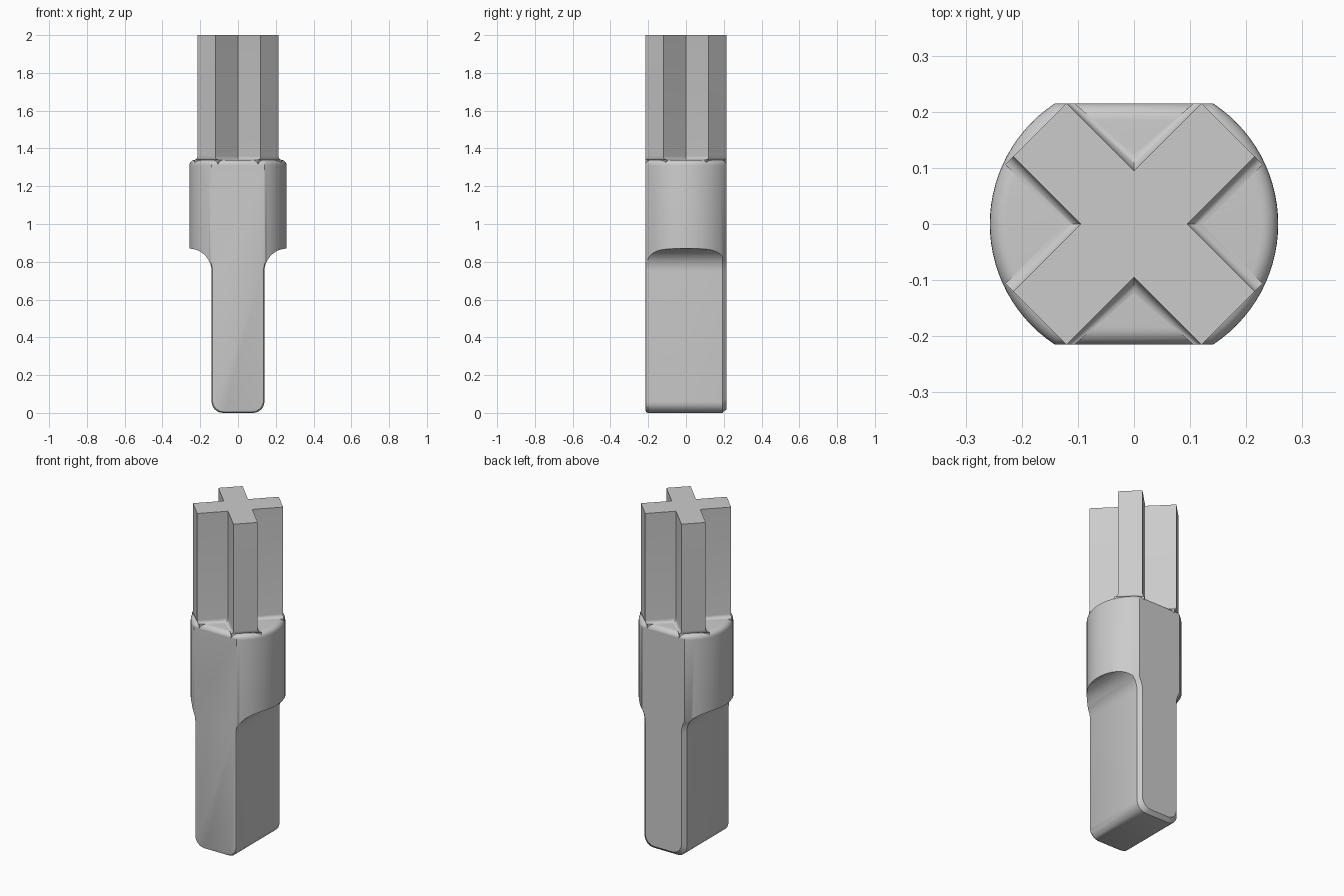
import bpy, bmesh, math
from mathutils import Vector

if "Cube" in bpy.data.objects:
    bpy.data.objects.remove(bpy.data.objects["Cube"], do_unlink=True)

RADIUS, FLAT = 0.257, 0.215      # collar radius and half depth
BLADE = 0.14                     # blade half width
COLLAR_LOW, COLLAR_TOP, TOP = 0.87, 1.34, 2.0

grey = bpy.data.materials.new("plain grey")
grey.use_nodes = True
grey.diffuse_color = (0.6, 0.6, 0.6, 1)
grey.node_tree.nodes["Principled BSDF"].inputs["Base Color"].default_value = (0.6, 0.6, 0.6, 1)


def loft(name, rings):
    """Skin equal rings of points and cap both ends."""
    bm = bmesh.new()
    loops = [[bm.verts.new(p) for p in ring] for ring in rings]
    n = len(loops[0])
    for a, b in zip(loops, loops[1:]):
        for i in range(n):
            j = (i + 1) % n
            bm.faces.new((a[i], a[j], b[j], b[i]))
    bm.faces.new(loops[0])
    bm.faces.new(loops[-1])
    bmesh.ops.recalc_face_normals(bm, faces=bm.faces)
    mesh = bpy.data.meshes.new(name)
    bm.to_mesh(mesh)
    bm.free()
    mesh.materials.append(grey)
    obj = bpy.data.objects.new(name, mesh)
    bpy.context.collection.objects.link(obj)
    return obj


def arc(cx, cz, r, start, end, steps):
    angles = [math.radians(start + (end - start) * k / steps) for k in range(steps + 1)]
    return [(cx + r * math.cos(a), cz + r * math.sin(a)) for a in angles]


def blade_ring(y, inset):
    """Front outline of blade, shoulder curve and collar block."""
    w, corner, curve = BLADE - inset, 0.06, COLLAR_LOW - 0.75
    half = arc(w - corner, inset + corner, corner, -90, 0, 6)
    half += arc(BLADE + curve, 0.75, curve + inset, 180, 90, 10)
    half += [(0.3, COLLAR_LOW + inset), (0.3, 1.5)]
    outline = half + [(-x, z) for x, z in reversed(half)]
    return [(x, y, z) for x, z in outline]


def collar_ring(z, inset):
    """Circle with its front and back cut flat."""
    r, f = RADIUS - inset, FLAT - inset
    a = math.degrees(math.asin(f / r))
    outline = arc(0, 0, r, -a, a, 28) + arc(0, 0, r, 180 - a, 180 + a, 28)
    return [(x, y, z) for x, y in outline]


def cross_ring(z, flare):
    """Four diagonal arms, widened by the flare at the root."""
    w, tip, pts = 0.067 + flare, 0.237, []
    for k in range(4):
        u = Vector((math.cos(math.pi * (k / 2 + 0.25)), math.sin(math.pi * (k / 2 + 0.25))))
        v = Vector((-u.y, u.x))
        for p in (u * tip - v * w, u * tip + v * w, u * w + v * w):
            pts.append((p.x, max(-FLAT, min(FLAT, p.y)), z))
    return pts


# Blade and collar: rounded front rim, chamfered back rim
d = FLAT - 0.0005
front = [(-d, 0.012), (-d + 0.003, 0.005), (-d + 0.012, 0)]
body = loft("blade_and_collar",
            [blade_ring(y, i) for y, i in front + [(d - 0.022, 0), (d, 0.02)]])

# Collar envelope with a rounded top rim
rim = [(COLLAR_TOP - 0.03 + z, 0.03 - x) for x, z in arc(0, 0, 0.03, 0, 90, 6)]
cutter = loft("collar_envelope", [collar_ring(z, i) for z, i in [(-0.1, 0)] + rim])
cutter.hide_render = True
trim = body.modifiers.new("round collar", 'BOOLEAN')
trim.operation, trim.solver, trim.object = 'INTERSECT', 'EXACT', cutter
bpy.context.view_layer.objects.active = body
bpy.ops.object.modifier_apply(modifier=trim.name)
bpy.data.objects.remove(cutter, do_unlink=True)

# Cross-shaped shaft with a small fillet at its root
root = [(COLLAR_TOP + 0.02 + z, 0.02 + x) for x, z in arc(0, 0, 0.02, 270, 180, 5)]
shaft = loft("cross_shaft",
             [cross_ring(z, f) for z, f in [(COLLAR_TOP - 0.03, 0.02)] + root + [(TOP, 0)]])

for obj in (body, shaft):
    bpy.ops.object.select_all(action='DESELECT')
    obj.select_set(True)
    bpy.context.view_layer.objects.active = obj
    bpy.ops.object.shade_smooth_by_angle(angle=math.radians(32))
